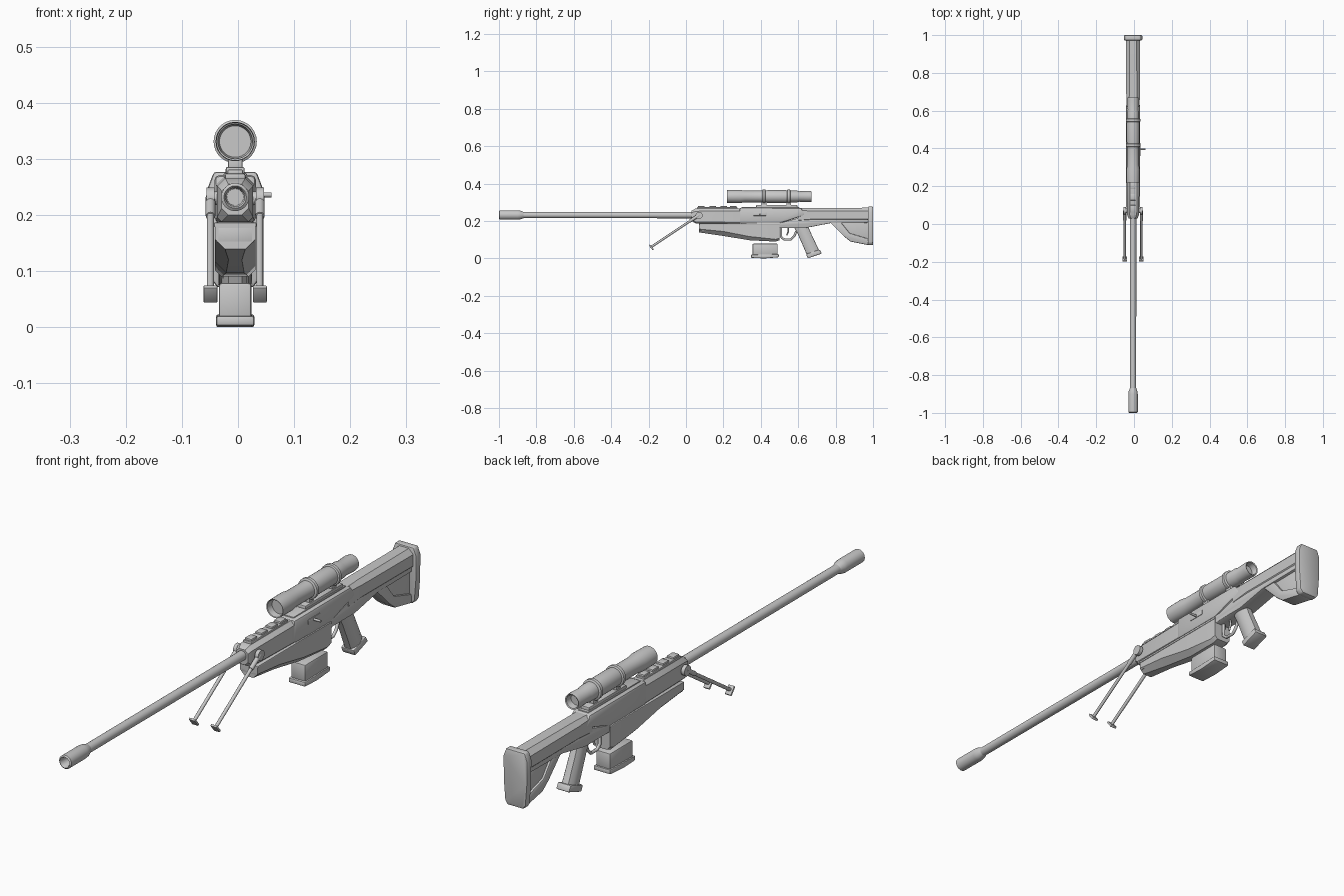
import bpy, bmesh, math
from mathutils import Vector

CX = -0.005  # centre plane of the rifle
grey = bpy.data.materials.new("grey_metal")
grey.diffuse_color = (0.58, 0.58, 0.58, 1)


def finish(name, bm, bevel=0, angle=35):
    bmesh.ops.recalc_face_normals(bm, faces=bm.faces)
    if bevel:
        edges = [e for e in bm.edges if e.calc_face_angle(0) > 0.5]
        bmesh.ops.bevel(bm, geom=edges, offset=bevel, segments=2, profile=0.5,
                        affect='EDGES', clamp_overlap=True)
    me = bpy.data.meshes.new(name)
    bm.to_mesh(me)
    bm.free()
    ob = bpy.data.objects.new(name, me)
    bpy.context.collection.objects.link(ob)
    me.materials.append(grey)
    bpy.ops.object.select_all(action='DESELECT')
    ob.select_set(True)
    bpy.context.view_layer.objects.active = ob
    bpy.ops.object.shade_smooth_by_angle(angle=math.radians(angle))
    return ob


def bridge(name, rings, bevel=0, angle=35, closed=False):
    """Skin a list of equal-length point rings; cap the ends unless closed."""
    bm = bmesh.new()
    vs = [[bm.verts.new(p) for p in r] for r in rings]
    n = len(vs[0])
    pairs = list(zip(vs, vs[1:])) + ([(vs[-1], vs[0])] if closed else [])
    for a, b in pairs:
        for i in range(n):
            j = (i + 1) % n
            bm.faces.new((a[i], a[j], b[j], b[i]))
    if not closed:
        bm.faces.new(vs[0])
        bm.faces.new(vs[-1])
    return finish(name, bm, bevel, angle)


def prism(name, outline, hw, bevel=0.004, x=CX):
    """Side outline (y, z) extruded across x."""
    return bridge(name, [[(x + s * hw, y, z) for y, z in outline] for s in (-1, 1)], bevel)


def loft(name, sections, bevel=0):
    """Chamfered box sections along y: (y, half width, z0, z1, top chamfer, bottom chamfer)."""
    rings = []
    for y, w, z0, z1, t, b in sections:
        half = [(w - b, z0), (w, z0 + b), (w, z1 - t), (w - t, z1)]
        pts = half + [(-x, z) for x, z in reversed(half)]
        rings.append([(CX + x, y, z) for x, z in pts])
    return bridge(name, rings, bevel)


def lathe(name, profile, z, n=24):
    """Profile (y, radius) turned around a lengthwise axis at height z."""
    return bridge(name, [[(CX + r * math.cos(2 * math.pi * i / n), y,
                           z + r * math.sin(2 * math.pi * i / n)) for i in range(n)]
                         for y, r in profile])


def rod(name, p, q, r, n=12):
    p, q = Vector(p), Vector(q)
    rot = (q - p).to_track_quat('Z', 'Y')
    ring = [rot @ Vector((r * math.cos(2 * math.pi * i / n), r * math.sin(2 * math.pi * i / n), 0))
            for i in range(n)]
    return bridge(name, [[c + v for v in ring] for c in (p, q)])


def box(name, x0, x1, y0, y1, z0, z1, bevel=0.003):
    return prism(name, [(y0, z0), (y1, z0), (y1, z1), (y0, z1)], (x1 - x0) / 2, bevel,
                 x=CX + (x0 + x1) / 2)


# Barrel and hollow muzzle
lathe("barrel", [(-0.89, 0.0165), (0.08, 0.0175)], 0.232)
lathe("muzzle", [(-0.93, 0.015), (-0.995, 0.017), (-1.0, 0.020), (-0.996, 0.025),
                 (-0.90, 0.025), (-0.885, 0.023), (-0.868, 0.0165)], 0.232)

# Front shroud with top rails
loft("barrel_shroud", [(0.03, 0.024, 0.200, 0.255, 0.012, 0.012),
                       (0.05, 0.032, 0.188, 0.266, 0.014, 0.008),
                       (0.29, 0.034, 0.188, 0.268, 0.014, 0.004)])
box("shroud_rail", -0.018, 0.018, 0.06, 0.275, 0.262, 0.274, 0.003)
for i, y in enumerate((0.065, 0.125, 0.185, 0.235)):
    box(f"rail_lug_{i}", -0.014, 0.014, y, y + 0.035, 0.27, 0.281, 0.003)

# Receiver: upper shell with slanted rear, and lower frame running to the stock
prism("upper_receiver", [(0.285, 0.187), (0.50, 0.187), (0.64, 0.232), (0.615, 0.271),
                         (0.285, 0.271)], 0.037, 0.009)
prism("lower_frame", [(0.07, 0.180), (0.29, 0.188), (0.52, 0.194), (0.62, 0.222), (0.97, 0.222),
                      (0.97, 0.190), (0.77, 0.188), (0.64, 0.163), (0.49, 0.163),
                      (0.49, 0.140), (0.07, 0.150)], 0.033, 0.003)
loft("handguard", [(0.07, 0.036, 0.139, 0.185, 0.003, 0.018),
                   (0.20, 0.036, 0.120, 0.185, 0.003, 0.024),
                   (0.34, 0.036, 0.097, 0.187, 0.003, 0.020),
                   (0.48, 0.036, 0.090, 0.187, 0.003, 0.012),
                   (0.50, 0.035, 0.097, 0.187, 0.003, 0.012)])
box("side_ledge", -0.038, 0.038, 0.07, 0.50, 0.178, 0.187, 0.003)
rod("bolt_handle", (0.025, 0.395, 0.236), (0.060, 0.395, 0.236), 0.0045)
box("ejection_port", 0.030, 0.039, 0.36, 0.43, 0.228, 0.246, 0.002)

# Stock
loft("stock_top", [(0.60, 0.034, 0.200, 0.268, 0.012, 0.004),
                   (0.68, 0.036, 0.205, 0.270, 0.016, 0.006),
                   (0.975, 0.037, 0.205, 0.271, 0.018, 0.006)])
prism("stock_panel", [(0.78, 0.195), (0.975, 0.195), (0.975, 0.076), (0.88, 0.095)],
      0.022, 0.004)
prism("stock_brace", [(0.77, 0.192), (0.83, 0.192), (0.875, 0.135), (0.975, 0.105),
                      (0.975, 0.071), (0.88, 0.090), (0.845, 0.117)], 0.030, 0.005)
outline = [(0.032, 0.071), (0.042, 0.085), (0.048, 0.16), (0.049, 0.248), (0.038, 0.277)]
outline += [(-x, z) for x, z in reversed(outline)]
bridge("butt_pad", [[(CX + x, y, z) for x, z in outline] for y in (0.972, 1.0)], 0.005)

# Grip with end cap
grip = []
for y0, y1, z0, z1, w in ((0.575, 0.650, 0.172, 0.178, 0.021), (0.598, 0.665, 0.130, 0.142, 0.023),
                          (0.645, 0.710, 0.022, 0.046, 0.025)):
    a, b = Vector((CX, y0, z0)), Vector((CX, y1, z1))
    mid, half = (a + b) / 2, (b - a) / 2
    grip.append([mid + half * math.cos(t) * (1.0 if abs(math.cos(t)) > .9 else 1.12)
                 + Vector((w * math.sin(t), 0, 0)) for t in
                 [2 * math.pi * i / 12 for i in range(12)]])
bridge("grip", grip)
prism("grip_cap", [(0.641, 0.023), (0.651, 0.0), (0.726, 0.026), (0.714, 0.048)], 0.027, 0.005)


# Trigger and its guard
def bent_wire(name, pts, r):
    cu = bpy.data.curves.new(name, 'CURVE')
    cu.dimensions = '3D'
    cu.bevel_depth, cu.bevel_resolution, cu.use_fill_caps = r, 2, True
    sp = cu.splines.new('POLY')
    sp.points.add(len(pts) - 1)
    for p, (y, z) in zip(sp.points, pts):
        p.co = (CX, y, z, 1)
    cu.materials.append(grey)
    bpy.context.collection.objects.link(bpy.data.objects.new(name, cu))


bent_wire("trigger_guard", [(0.508, 0.168), (0.508, 0.115), (0.525, 0.101), (0.560, 0.101),
                            (0.578, 0.118), (0.590, 0.145)], 0.006)
bent_wire("trigger", [(0.545, 0.168), (0.548, 0.145), (0.538, 0.124)], 0.004)

# Magazine
box("magazine", -0.029, 0.029, 0.356, 0.490, 0.015, 0.079, 0.005)
prism("magazine_base", [(0.348, 0.003), (0.42, 0.0), (0.496, 0.006), (0.496, 0.023),
                        (0.348, 0.020)], 0.034, 0.004)

# Scope: tube with recessed ends, clamps and mount
lathe("scope_tube", [(0.245, 0.028), (0.222, 0.031), (0.220, 0.034), (0.29, 0.035),
                     (0.315, 0.031), (0.41, 0.031), (0.44, 0.034), (0.53, 0.034),
                     (0.56, 0.031), (0.595, 0.031), (0.605, 0.028), (0.655, 0.030),
                     (0.670, 0.028), (0.668, 0.024), (0.645, 0.021)], 0.331, 28)
for i, y in enumerate((0.408, 0.540)):
    lathe(f"scope_clamp_{i}", [(y, 0.034), (y + 0.003, 0.0385), (y + 0.015, 0.0385),
                               (y + 0.018, 0.034)], 0.331, 28)
    box(f"clamp_foot_{i}", -0.013, 0.013, y - 0.004, y + 0.022, 0.278, 0.305, 0.003)
box("scope_rail", -0.017, 0.017, 0.375, 0.595, 0.268, 0.286, 0.004)
box("rail_base", -0.021, 0.021, 0.30, 0.605, 0.266, 0.275, 0.003)

# Folding bipod
rod("bipod_axle", (CX - 0.044, 0.07, 0.230), (CX + 0.044, 0.07, 0.230), 0.012)
lathe("bipod_collar", [(0.035, 0.024), (0.04, 0.027), (0.095, 0.027), (0.10, 0.024)], 0.231)
for side, s in (("left", -1), ("right", 1)):
    x = CX + s * 0.044
    hip, foot = Vector((x, 0.07, 0.232)), Vector((x, -0.185, 0.062))
    rod(f"bipod_hinge_{side}", (x - 0.007, 0.07, 0.230), (x + 0.007, 0.07, 0.230), 0.019, 16)
    rod(f"bipod_leg_{side}", hip, foot, 0.0062)
    rod(f"bipod_sleeve_{side}", hip, hip.lerp(foot, 0.2), 0.0085)
    prism(f"bipod_foot_{side}", [(-0.200, 0.070), (-0.194, 0.075), (-0.172, 0.049),
                                 (-0.178, 0.043)], 0.0125, 0.002, x=x)
